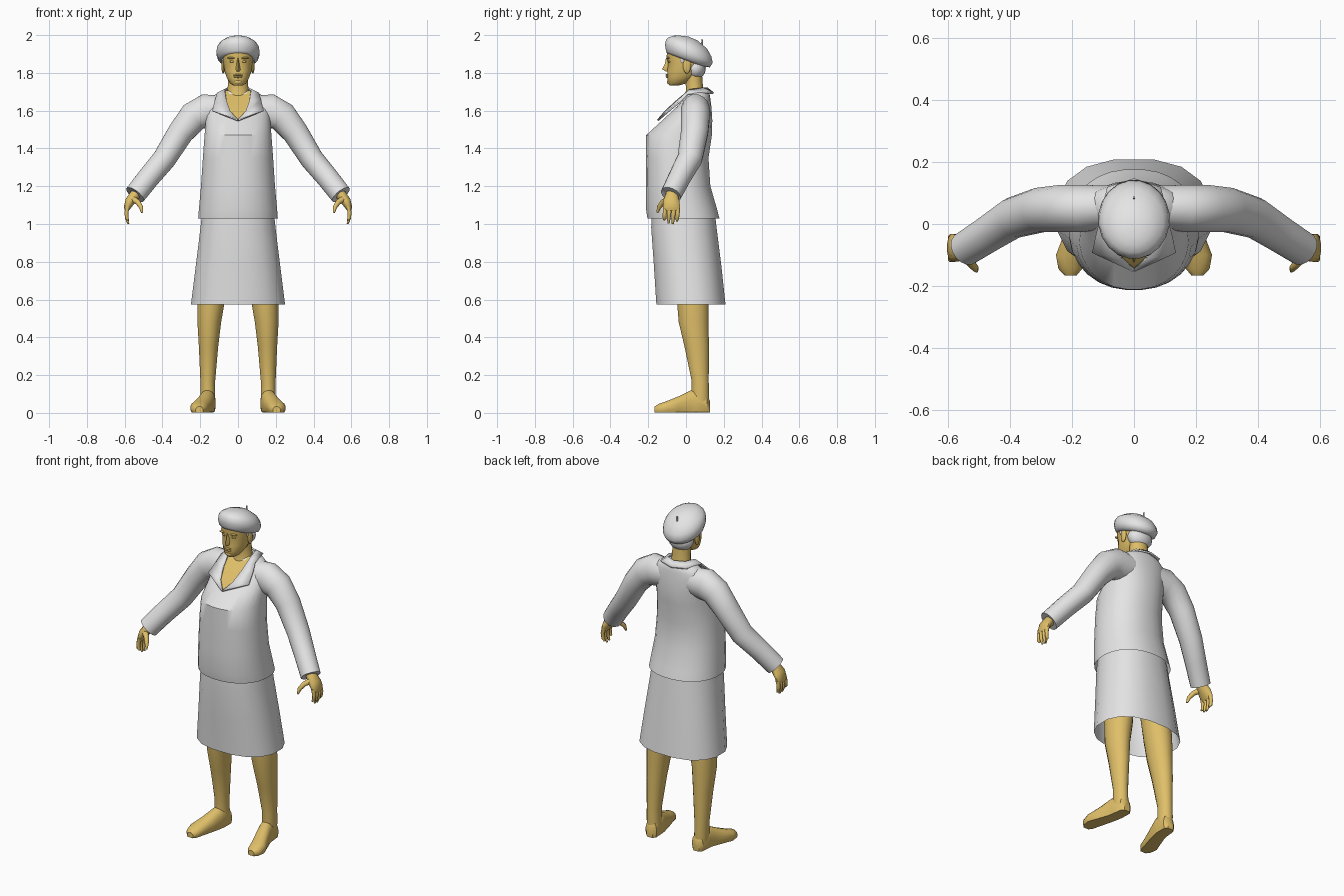
import bpy, bmesh, math
from mathutils import Vector


def material(name, rgb):
    m = bpy.data.materials.new(name)
    m.diffuse_color = (*rgb, 1)
    return m


CLOTH = material("pale grey cloth", (0.78, 0.78, 0.78))
SKIN = material("tan skin", (0.74, 0.52, 0.14))


def finish(name, bm, mat, angle=40):
    bmesh.ops.recalc_face_normals(bm, faces=bm.faces)
    me = bpy.data.meshes.new(name)
    bm.to_mesh(me)
    bm.free()
    me.materials.append(mat)
    ob = bpy.data.objects.new(name, me)
    bpy.context.collection.objects.link(ob)
    bpy.ops.object.select_all(action='DESELECT')
    ob.select_set(True)
    bpy.context.view_layer.objects.active = ob
    bpy.ops.object.shade_smooth_by_angle(angle=math.radians(angle))
    return ob


def loft(name, rings, mat, start=True, end=True, angle=40):
    """Skin a list of closed rings, with optional end caps."""
    bm = bmesh.new()
    vs = [[bm.verts.new(p) for p in r] for r in rings]
    n = len(vs[0])
    for a, b in zip(vs, vs[1:]):
        for i in range(n):
            j = (i + 1) % n
            bm.faces.new((a[i], a[j], b[j], b[i]))
    if start:
        bm.faces.new(vs[0])
    if end:
        bm.faces.new(vs[-1])
    return finish(name, bm, mat, angle)


def oval(n, power=2.0):
    """Unit superellipse points."""
    out = []
    for i in range(n):
        a = 2 * math.pi * (i + 0.5) / n
        c, s = math.cos(a), math.sin(a)
        out.append((math.copysign(abs(c) ** (2 / power), c), math.copysign(abs(s) ** (2 / power), s)))
    return out


def level(rows, n, power=2.0):
    """Horizontal rings from (z, half width, front y, back y)."""
    return [[(hx * c, (f + b) / 2 + (b - f) / 2 * s, z) for c, s in oval(n, power)]
            for z, hx, f, b in rows]


def tube(name, pts, mat, side=1, n=12, angle=50):
    """Limb from (x, y, z, radius across, radius in y) stations."""
    rings = []
    cs = [Vector(p[:3]) for p in pts]
    for i, p in enumerate(pts):
        t = (cs[min(i + 1, len(cs) - 1)] - cs[max(i - 1, 0)]).normalized()
        v = Vector((0, 1, 0))
        v = (v - t * v.dot(t)).normalized()
        u = t.cross(v)
        ring = [cs[i] + u * p[3] * c + v * p[4] * s for c, s in oval(n)]
        rings.append([(q.x * side, q.y, q.z) for q in ring])
    return loft(name, rings, mat, angle=angle)


def ball(name, c, r, mat, n=12):
    bm = bmesh.new()
    bmesh.ops.create_uvsphere(bm, u_segments=n, v_segments=8, radius=1)
    for v in bm.verts:
        v.co = Vector((v.co.x * r[0] + c[0], v.co.y * r[1] + c[1], v.co.z * r[2] + c[2]))
    return finish(name, bm, mat, 60)


# Jacket body
loft("jacket_body", level([
    (1.03, .212, -.205, .178), (1.08, .208, -.213, .165), (1.2, .197, -.214, .13),
    (1.35, .187, -.214, .12), (1.47, .178, -.212, .138), (1.55, .172, -.125, .14),
    (1.62, .168, -.05, .135), (1.66, .15, -.015, .13), (1.69, .115, .0, .125),
    (1.705, .07, .01, .115)], 28, 2.2), CLOTH, start=False)

# Skirt, open at the hem
loft("skirt", level([(1.06, .193, -.185, .155), (.98, .202, -.187, .165), (.78, .227, -.173, .19),
                     (.575, .253, -.16, .212)], 16, 2.35), CLOTH, start=False, end=False, angle=30)

# Collar with lapels, and the skin in the neckline: (inner point, outer point)
COLLAR = [((0, -.148, 1.55), (.004, -.15, 1.548)), ((.04, -.11, 1.595), (.135, -.09, 1.60)),
          ((.06, -.05, 1.65), (.122, -.03, 1.65)), ((.07, .02, 1.71), (.11, .01, 1.69)),
          ((.055, .09, 1.718), (.085, .118, 1.695)), ((0, .112, 1.718), (0, .145, 1.692))]
bm = bmesh.new()
for s in (1, -1):
    rows = [[bm.verts.new((p[0] * s, p[1], p[2])) for p in pair] for pair in COLLAR]
    for a, b in zip(rows, rows[1:]):
        bm.faces.new((a[0], a[1], b[1], b[0]) if s > 0 else (a[0], b[0], b[1], a[1]))
bmesh.ops.remove_doubles(bm, verts=bm.verts, dist=.0005)
collar = finish("collar", bm, CLOTH)
solid = collar.modifiers.new("thickness", 'SOLIDIFY')
solid.thickness = .01
solid.offset = 0

bm = bmesh.new()
rows = [[bm.verts.new((p[0] * s, p[1] + .005, p[2] - .002)) for s in (1.1, -1.1)]
        for p in [(.001, -.146, 1.552)] + [c[0] for c in COLLAR[1:4]]]
for a, b in zip(rows, rows[1:]):
    bm.faces.new((a[0], b[0], b[1], a[1]))
finish("neckline_skin", bm, SKIN)

# Neck and head
loft("neck", level([(1.66, .066, -.015, .1), (1.71, .056, .0, .092), (1.76, .054, -.005, .088),
                    (1.81, .055, -.01, .085)], 16), SKIN)
loft("head", level([
    (1.734, .026, -.088, -.035), (1.744, .042, -.096, .0), (1.775, .06, -.1, .05),
    (1.81, .072, -.1, .08), (1.85, .077, -.095, .09), (1.882, .08, -.104, .09),
    (1.93, .08, -.1, .09)], 20, 2.2), SKIN)

# Nose: bridge widening to the tip
loft("nose", [[(-w, -.088, z), (0, y, z), (w, -.088, z)] for z, w, y in
              [(1.88, .008, -.106), (1.845, .01, -.113), (1.82, .017, -.127), (1.808, .015, -.108)]],
     SKIN, angle=50)
for z in (1.789, 1.779):
    ball("lip", (0, -.1, z), (.024, .008, .005), SKIN)
ball("chin", (0, -.088, 1.752), (.022, .012, .014), SKIN)

for s, tag in ((1, "left"), (-1, "right")):
    # Face details
    ball("eye_" + tag, (.032 * s, -.088, 1.86), (.014, .008, .006), SKIN)
    ball("brow_" + tag, (.034 * s, -.094, 1.879), (.024, .01, .005), SKIN)
    ball("ear_" + tag, (.079 * s, .005, 1.838), (.009, .021, .042), SKIN)
    ball("side_hair_" + tag, (.078 * s, -.018, 1.876), (.006, .012, .025), CLOTH, 8)

    # Sleeve
    tube("sleeve_" + tag, [
        (.08, .055, 1.60, .08, .07), (.17, .05, 1.597, .093, .078), (.235, .05, 1.568, .082, .077),
        (.305, .045, 1.482, .07, .073), (.39, .02, 1.345, .063, .067), (.47, -.032, 1.25, .06, .06),
        (.545, -.08, 1.155, .058, .056), (.542, -.078, 1.159, .047, .046)], CLOTH, s, 16)

    # Hand with curled fingers and thumb
    tube("palm_" + tag, [(.52, -.065, 1.19, .03, .032), (.548, -.075, 1.15, .029, .034),
                         (.572, -.078, 1.12, .027, .045), (.588, -.076, 1.085, .018, .046),
                         (.59, -.076, 1.07, .01, .04)], SKIN, s)
    for i, (y, tip) in enumerate(((-.112, 1.022), (-.089, 1.003), (-.066, 1.0), (-.044, 1.015))):
        tube(f"finger_{i + 1}_{tag}", [(.583, y, 1.095, .012, .012), (.591, y, 1.06, .011, .012),
                                       (.589, y - .002, 1.03, .01, .01),
                                       (.58, y - .004, tip, .005, .006)], SKIN, s, 8)
    tube("thumb_" + tag, [(.56, -.095, 1.135, .018, .018), (.53, -.122, 1.115, .015, .015),
                          (.514, -.142, 1.09, .012, .012), (.508, -.152, 1.06, .005, .006)],
         SKIN, s, 8)

    # Leg
    rings = [[((cx + rx * c) * s, cy + ry * q, z) for c, q in oval(16)] for z, cx, cy, rx, ry in [
        (.85, .125, .02, .085, .09), (.6, .142, .036, .075, .086), (.48, .152, .04, .064, .08),
        (.35, .156, .057, .052, .066), (.17, .16, .075, .04, .046), (.1, .16, .075, .04, .048),
        (.03, .157, .078, .038, .045)]]
    loft("leg_" + tag, rings, SKIN)

    # Foot with a flat sole: (y, centre x, half width, height)
    rings = [[((cx + w * c) * s, y, max(.003, h * (.4 + .6 * q))) for c, q in oval(16, 2.3)]
             for y, cx, w, h in [(.127, .156, .02, .065), (.112, .156, .037, .095),
                                 (.05, .16, .041, .125), (.02, .165, .042, .118),
                                 (-.04, .184, .046, .088), (-.1, .204, .049, .064),
                                 (-.145, .206, .039, .048), (-.166, .205, .02, .034)]]
    loft("foot_" + tag, rings, SKIN)

# Hair at the nape
ball("back_hair", (0, .05, 1.825), (.077, .055, .06), CLOTH, 16)

# Beret tilted to the back: (centre y, centre z, half width, half depth, slope)
rings = [[(rx * c, cy + ry * q, cz - k * ry * q) for c, q in oval(20)] for cy, cz, rx, ry, k in [
    (-.004, 1.868, .085, .099, .38), (.01, 1.874, .106, .118, .38), (.015, 1.902, .116, .128, .38),
    (.014, 1.932, .112, .121, .36), (.01, 1.958, .096, .103, .3), (-.002, 1.984, .06, .065, .2),
    (-.012, 1.995, .025, .026, .12)]]
loft("beret", rings, CLOTH, angle=60)
tube("beret_stem", [(0, .083, 1.93, .005, .005), (0, .086, 1.978, .004, .004)], CLOTH, 1, 6)
